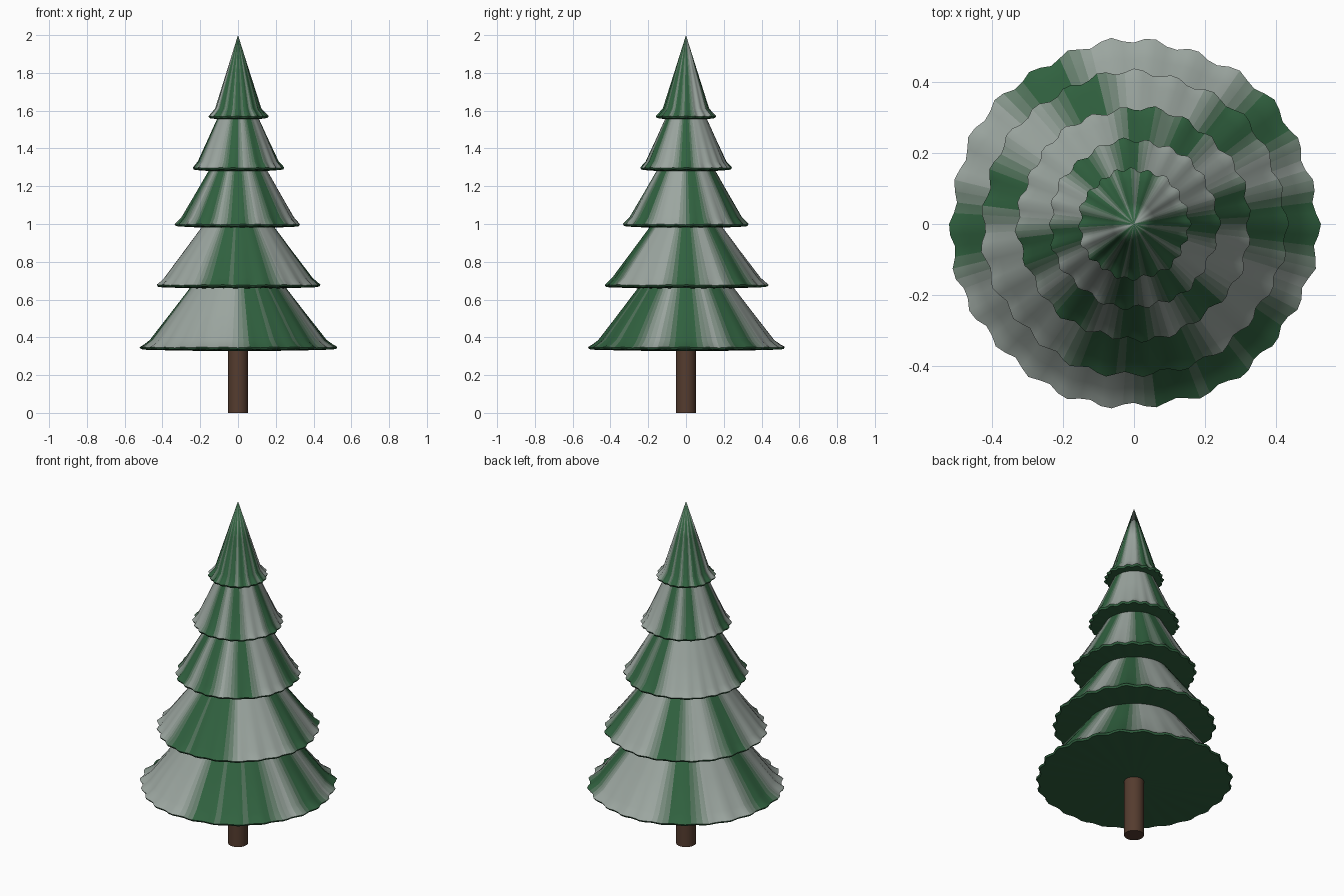
import bpy, bmesh, math, random

if "Cube" in bpy.data.objects:
    bpy.data.objects.remove(bpy.data.objects["Cube"])

random.seed(4)
SEG = 104
GREEN, SNOW = (0.03, 0.12, 0.05), (0.33, 0.38, 0.35)


def material(name, rgb):
    m = bpy.data.materials.new(name)
    m.diffuse_color = (*rgb, 1)
    m.use_nodes = True
    m.node_tree.nodes["Principled BSDF"].inputs["Base Color"].default_value = m.diffuse_color
    return m


# Foliage shades from green to frosted grey
SHADES = [material(f"foliage_{i}", [g + (s - g) * i / 6 for g, s in zip(GREEN, SNOW)])
          for i in range(7)]


def shade_index(angle, greens):
    d = min(abs((angle - c + 180) % 360 - 180) for c in greens)
    return max(0, min(6, round((d - 6) / 2.2)))


def tier(name, z, rim, lip, top, waves, greens):
    """Flared skirt: profile rings of (radius, height, ripple strength)."""
    (lr, lz), (tr, tz) = lip, top
    mid = ((lr + tr) / 2, (lz + tz) / 2)
    profile = [(tr, tz, 0), (*mid, 0.12), (lr, lz, 0.4),
               ((lr + rim) / 2 + 0.004, z + (lz - z) * 0.35, 0.8),
               (rim, z, 1), (rim - 0.006, z - 0.01, 1), (rim * 0.6, z - 0.017, 0.2)]
    amp = 0.006 + 0.012 * rim
    p1, p2, p3 = (random.uniform(0, 6.28) for _ in range(3))
    bm = bmesh.new()
    rings = []
    for r, h, k in profile:
        ring = []
        for i in range(SEG):
            a = 2 * math.pi * i / SEG
            w = amp * k * (0.75 * math.sin(waves * a + p1 + 0.6 * math.sin(3 * a + p2))
                           + 0.35 * math.sin(7 * a + p3))
            ring.append(bm.verts.new(((r + w) * math.cos(a), (r + w) * math.sin(a),
                                      h + 0.2 * w)))
        rings.append(ring)
    for n, (u, l) in enumerate(zip(rings, rings[1:])):
        for i in range(SEG):
            j = (i + 1) % SEG
            f = bm.faces.new((u[i], l[i], l[j], u[j]))
            if n < 4:
                f.material_index = shade_index(360 * (i + 0.5) / SEG, greens)
    # Close the tip and the underside
    tip = bm.verts.new((0, 0, tz))
    base = bm.verts.new((0, 0, z - 0.02))
    for i in range(SEG):
        j = (i + 1) % SEG
        bm.faces.new((tip, rings[0][i], rings[0][j]))
        bm.faces.new((base, rings[-1][j], rings[-1][i]))
    if tr < 0.01:
        bmesh.ops.remove_doubles(bm, verts=rings[0] + [tip], dist=0.002)
    bmesh.ops.recalc_face_normals(bm, faces=bm.faces)
    me = bpy.data.meshes.new(name)
    bm.to_mesh(me)
    bm.free()
    for m in SHADES:
        me.materials.append(m)
    ob = bpy.data.objects.new(name, me)
    bpy.context.collection.objects.link(ob)
    smooth(ob, 50)


def smooth(ob, deg):
    bpy.ops.object.select_all(action='DESELECT')
    ob.select_set(True)
    bpy.context.view_layer.objects.active = ob
    bpy.ops.object.shade_smooth_by_angle(angle=math.radians(deg))


# Five foliage tiers, bottom to top
tier("tier_1", 0.347, 0.515, (0.465, 0.385), (0.24, 0.68), 26, [0, 38, 122, 183, 285, 302, 320])
tier("tier_2", 0.677, 0.427, (0.39, 0.715), (0.18, 1.00), 25, [0, 45, 112, 165, 255, 272, 288])
tier("tier_3", 0.998, 0.326, (0.296, 1.035), (0.145, 1.30), 24, [10, 60, 85, 195, 235, 270, 310])
tier("tier_4", 1.297, 0.236, (0.212, 1.33), (0.10, 1.58), 22, [0, 95, 130, 190, 262, 300])
tier("tier_5", 1.57, 0.154, (0.12, 1.612), (0.0005, 2.0), 20,
     [5, 75, 100, 125, 150, 175, 225, 248, 270, 290, 315, 340])

# Trunk
bpy.ops.mesh.primitive_cylinder_add(vertices=32, radius=0.053, depth=0.40, location=(0, 0, 0.20))
trunk = bpy.context.object
trunk.name = "trunk"
trunk.data.materials.append(material("bark", (0.09, 0.045, 0.028)))
smooth(trunk, 40)
